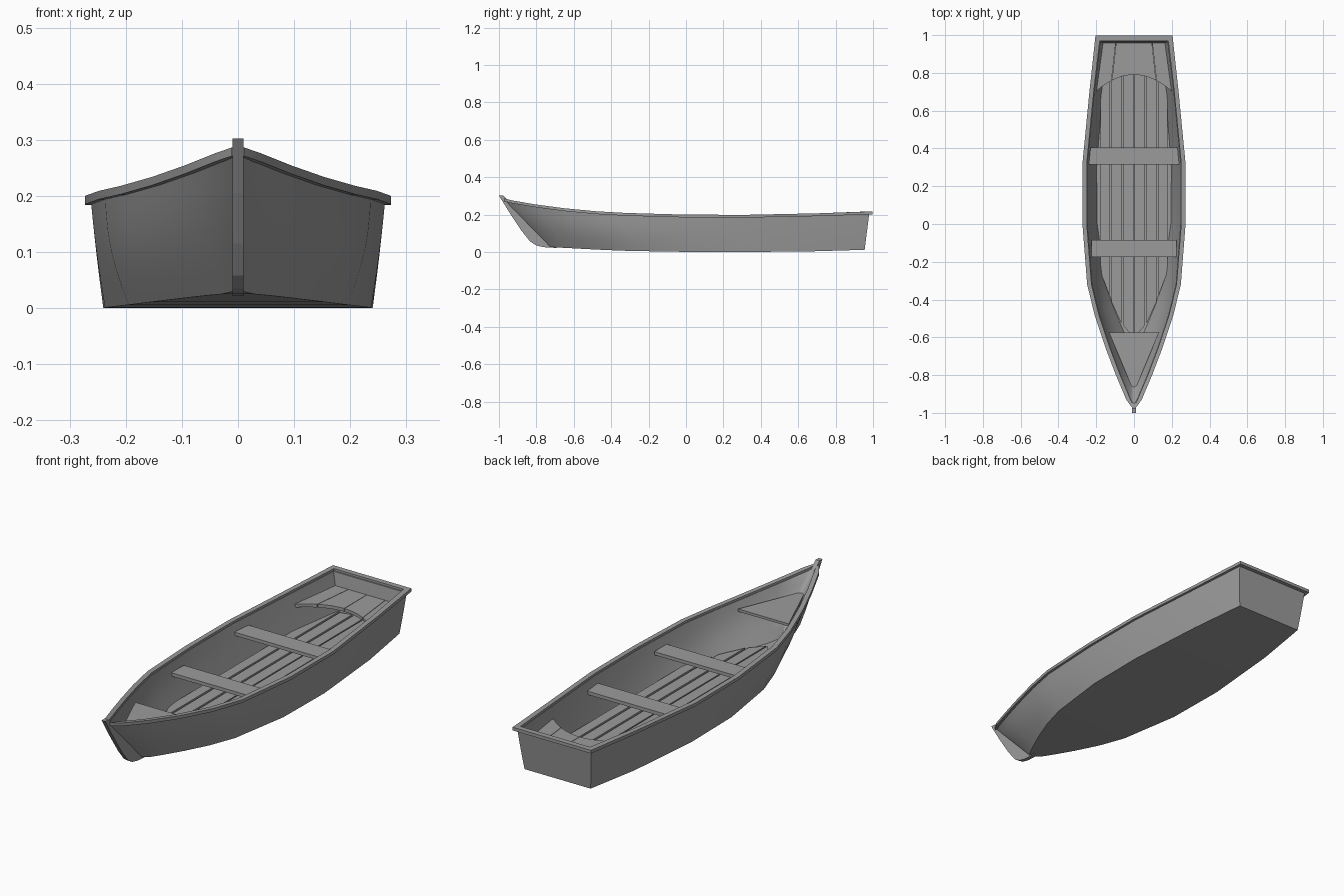
import bpy, bmesh, math

if "Cube" in bpy.data.objects:
    bpy.data.objects.remove(bpy.data.objects["Cube"])

# Stations bow to stern: sheer y, half width, z, then chine y, half width, z
ST = [(-.970, .008, .276, -.730, .008, .030),
      (-.930, .030, .266, -.700, .030, .025),
      (-.800, .085, .244, -.640, .062, .022),
      (-.650, .142, .224, -.550, .105, .017),
      (-.480, .198, .208, -.430, .155, .011),
      (-.320, .237, .199, -.300, .195, .006),
      (.000, .262, .190, .000, .237, .001),
      (.320, .262, .189, .300, .240, .000),
      (.700, .225, .197, .680, .210, .004),
      (.980, .193, .207, .955, .172, .012)]
BULGE = [0, .004, .010, .012, .012, .010, .002, .001, .001, .001]
ROWS = 6

# Dark grey paint
paint = bpy.data.materials.new("dark_grey")
paint.diffuse_color = (.33, .33, .33, 1)
paint.use_nodes = True
paint.node_tree.nodes["Principled BSDF"].inputs["Base Color"].default_value = paint.diffuse_color


def finish(bm, name, smooth=False):
    bmesh.ops.recalc_face_normals(bm, faces=bm.faces[:])
    me = bpy.data.meshes.new(name)
    bm.to_mesh(me)
    bm.free()
    me.materials.append(paint)
    ob = bpy.data.objects.new(name, me)
    bpy.context.collection.objects.link(ob)
    if smooth:
        bpy.ops.object.select_all(action='DESELECT')
        ob.select_set(True)
        bpy.context.view_layer.objects.active = ob
        bpy.ops.object.shade_smooth_by_angle(angle=math.radians(35))
    return ob


def grid(bm, sections):
    rows = [[bm.verts.new(p) for p in s] for s in sections]
    for a, b in zip(rows, rows[1:]):
        for i in range(len(a) - 1):
            bm.faces.new((a[i], a[i + 1], b[i + 1], b[i]))
    return rows


def prism(name, pts, lo, hi, axis='Z'):
    bm = bmesh.new()

    def at(p, h):
        return (p[0], p[1], h) if axis == 'Z' else (h, p[0], p[1])
    a = [bm.verts.new(at(p, lo)) for p in pts]
    b = [bm.verts.new(at(p, hi)) for p in pts]
    bm.faces.new(a)
    bm.faces.new(b)
    n = len(pts)
    for i in range(n):
        bm.faces.new((a[i], a[(i + 1) % n], b[(i + 1) % n], b[i]))
    return finish(bm, name)


def section(k, inner):
    yt, wt, zt, yb, wb, zb = ST[k]
    if inner:
        wt, wb, zb = max(wt - .014, .003), max(wb - .042, .003), zb + .014
        if k == 0:
            yt, yb = yt + .02, yb + .02
        if k == len(ST) - 1:
            yt, yb = yt - .014, yb - .014
    side = []
    for r in range(ROWS + 1):
        t = r / ROWS
        side.append((wt + (wb - wt) * t + BULGE[k] * math.sin(math.pi * t),
                     yt + (yb - yt) * t, zt + (zb - zt) * t))
    return side + [(-x, y, z) for x, y, z in reversed(side)]


# Hull: outer and inner skins joined along the rim
bm = bmesh.new()
outer = grid(bm, [section(k, False) for k in range(len(ST))])
inner = grid(bm, [section(k, True) for k in range(len(ST))])
for s in (outer, inner):
    bm.faces.new(s[0])
    bm.faces.new(s[-1])
for e in (0, -1):
    for k in range(len(ST) - 1):
        bm.faces.new((outer[k][e], outer[k + 1][e], inner[k + 1][e], inner[k][e]))
    bm.faces.new((outer[e][0], outer[e][-1], inner[e][-1], inner[e][0]))
finish(bm, "hull", True)

# Rail around both sides and across the transom
secs = []
for k, (y, w, z, *_) in enumerate(ST):
    end = k == len(ST) - 1
    out = .004 if k == 0 else .011
    o = (w + out, y + (.018 if end else 0))
    i = (max(w - .012, .001), y - (.008 if end else 0))
    lo, hi = z - .005, z + .010
    secs.append([(*o, lo), (*o, hi), (*i, hi), (*i, lo), (*o, lo)])
secs += [[(-x, y, z) for x, y, z in s] for s in reversed(secs)]
bm = bmesh.new()
rings = grid(bm, secs)
bm.faces.new(rings[0][:4])
bm.faces.new(rings[-1][:4])
bmesh.ops.remove_doubles(bm, verts=bm.verts[:], dist=.0001)
finish(bm, "rail", True)

# Stem post with curved forefoot
prism("stem", [(-1, .302), (-.978, .302), (-.935, .262), (-.71, .035), (-.69, .022),
               (-.76, .026), (-.80, .035), (-.835, .058), (-.88, .115), (-.94, .205)],
      -.010, .010, 'X')

# Floor slats, trimmed to the hull at the bow
for s, side in ((1, "right"), (-1, "left")):
    for n, (x0, x1, y0, y1) in enumerate([(.003, .055, -.60, -.54), (.065, .120, -.53, -.41),
                                          (.130, .178, -.38, -.25)]):
        prism(f"floor_slat_{side}_{n + 1}",
              [(s * x0, y0), (s * x1, y1), (s * x1, .94 - n * .01), (s * x0, .94)], .022, .043)

# Two rowing seats and the bow seat
for name, w, y in (("rear_seat", .238, .36), ("middle_seat", .224, -.13)):
    prism(name, [(-w, y - .046), (w, y - .046), (w, y + .046), (-w, y + .046)], .138, .154)
prism("bow_seat", [(-.132, -.575), (.132, -.575), (.011, -.864), (-.011, -.864)], .180, .192)

# Stern seat of four boards with a concave front edge
for s, side in ((1, "right"), (-1, "left")):
    for n, (a, b, c, d) in enumerate([(.001, .117, .094, .001), (.119, .203, .172, .096)]):
        xs = [a + (b - a) * i / 6 for i in range(7)]
        front = [(s * x, .79 - .09 * (x / .203) ** 2) for x in xs]
        prism(f"stern_board_{side}_{n + 1}", front + [(s * c, .965), (s * d, .965)], .132, .147)
